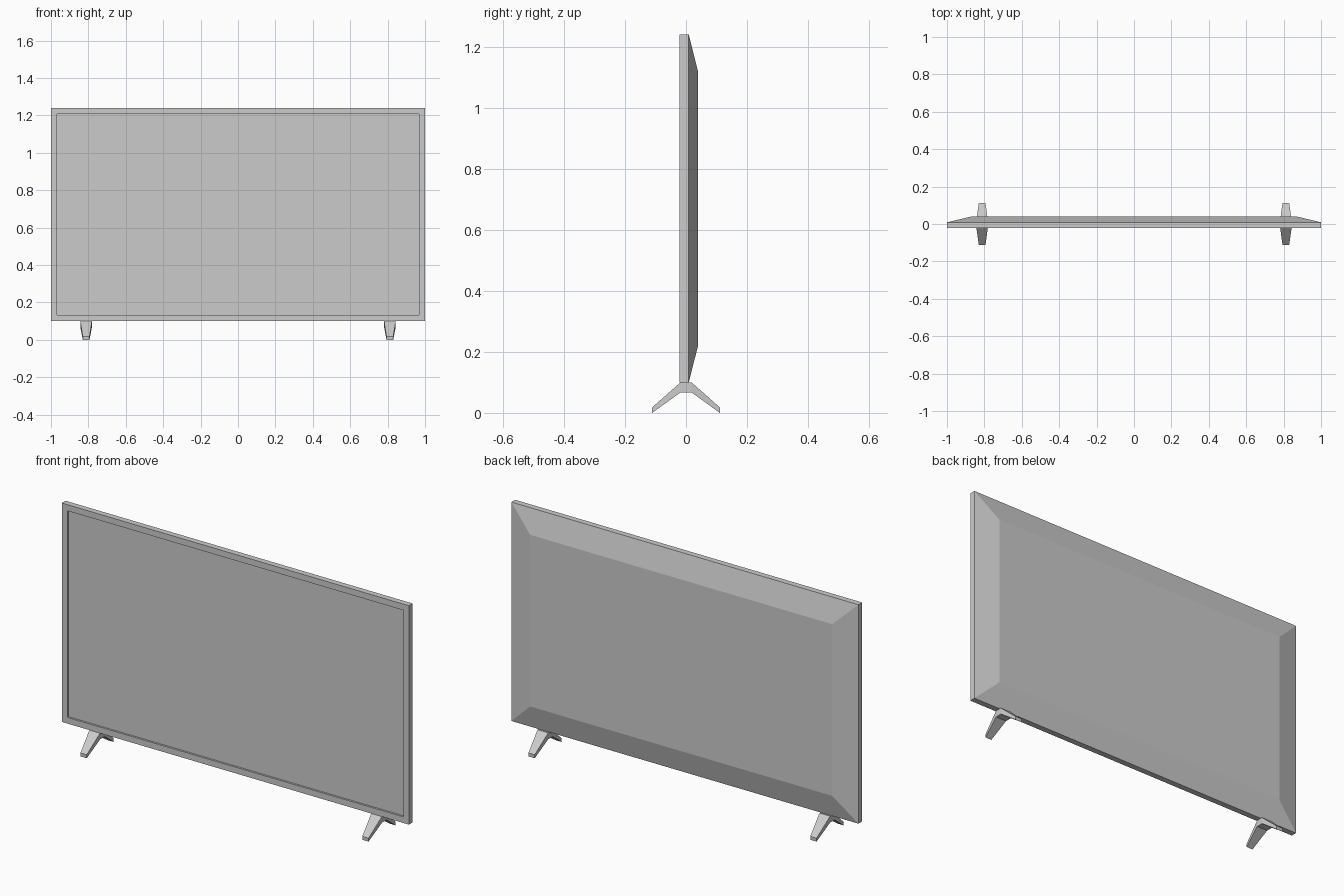
import bpy, bmesh
from mathutils import Vector

if "Cube" in bpy.data.objects:
    bpy.data.objects.remove(bpy.data.objects["Cube"])

grey = bpy.data.materials.new("plain grey")
grey.diffuse_color = (0.6, 0.6, 0.6, 1)
grey.use_nodes = True
grey.node_tree.nodes["Principled BSDF"].inputs["Base Color"].default_value = grey.diffuse_color


def add_object(name, bm):
    bmesh.ops.recalc_face_normals(bm, faces=bm.faces)
    mesh = bpy.data.meshes.new(name)
    bm.to_mesh(mesh)
    bm.free()
    mesh.materials.append(grey)
    ob = bpy.data.objects.new(name, mesh)
    bpy.context.collection.objects.link(ob)
    return ob


# Television body: stacked rectangles (y, half width, bottom z, top z),
# from the recessed screen, over the bezel, to the raised back
rings = [
    (-0.012, 0.968, 0.132, 1.208),
    (-0.022, 0.968, 0.132, 1.208),
    (-0.022, 1.0, 0.10, 1.24),
    (0.009, 1.0, 0.10, 1.24),
    (0.04, 0.87, 0.222, 1.116),
]
bm = bmesh.new()
loops = []
for y, w, z0, z1 in rings:
    loops.append([bm.verts.new(p) for p in
                  ((-w, y, z0), (w, y, z0), (w, y, z1), (-w, y, z1))])
bm.faces.new(loops[0])
for a, b in zip(loops, loops[1:]):
    for i in range(4):
        j = (i + 1) % 4
        bm.faces.new((a[i], a[j], b[j], b[i]))
bm.faces.new(loops[-1])
add_object("television_body", bm)

# Feet: inverted V, each arm narrowing to its end
# sections are (y, lower z, upper z, half width)
sections = [
    (-0.111, 0.0, 0.018, 0.018),
    (-0.018, 0.067, 0.10, 0.031),
    (0.018, 0.067, 0.10, 0.031),
    (0.111, 0.0, 0.018, 0.018),
]


def add_foot(name, x):
    bm = bmesh.new()
    loops = [[bm.verts.new(Vector((x + sx * w, y, z)))
              for sx, z in ((-1, z0), (1, z0), (1, z1), (-1, z1))]
             for y, z0, z1, w in sections]
    for a, b in zip(loops, loops[1:]):
        for i in range(4):
            j = (i + 1) % 4
            bm.faces.new((a[i], a[j], b[j], b[i]))
    bm.faces.new(loops[0])
    bm.faces.new(loops[-1])
    add_object(name, bm)


for side, x in (("left", -0.812), ("right", 0.812)):
    add_foot(side + "_foot", x)
